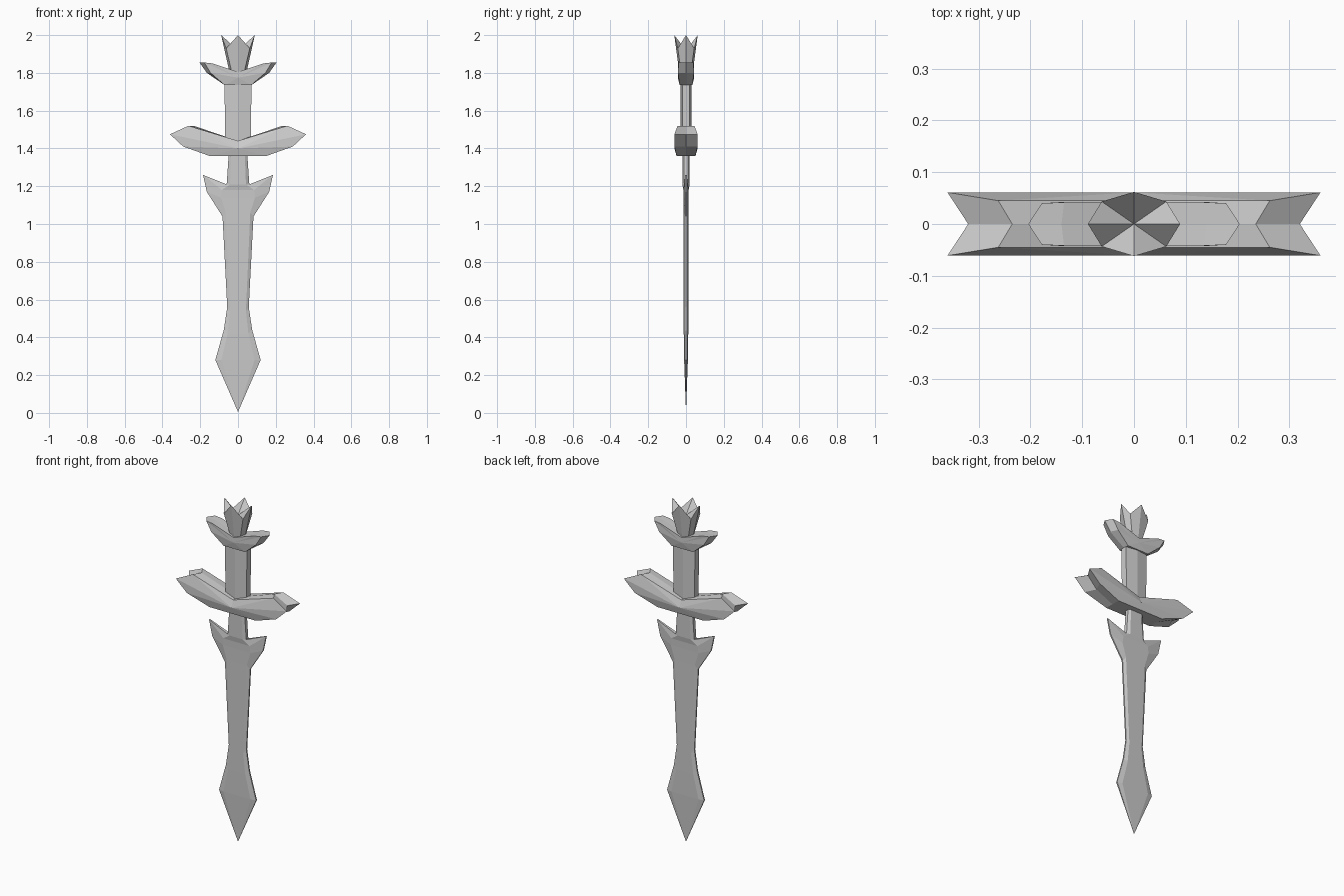
import bpy, bmesh

if "Cube" in bpy.data.objects:
    bpy.data.objects.remove(bpy.data.objects["Cube"])


def loft(name, rings, start=None, end=None):
    """Skin equal-length rings; close each end with a fan to a point or a flat cap."""
    bm = bmesh.new()
    rows = [[bm.verts.new(p) for p in r] for r in rings]
    n = len(rows[0])
    for a, b in zip(rows, rows[1:]):
        for i in range(n):
            j = (i + 1) % n
            bm.faces.new((a[i], a[j], b[j], b[i]))
    for row, apex in ((rows[0], start), (rows[-1], end)):
        if apex is None:
            bm.faces.new(row)
        else:
            c = bm.verts.new(apex)
            for i in range(n):
                bm.faces.new((row[i], row[(i + 1) % n], c))
    bmesh.ops.recalc_face_normals(bm, faces=bm.faces)
    mesh = bpy.data.meshes.new(name)
    bm.to_mesh(mesh)
    bm.free()
    obj = bpy.data.objects.new(name, mesh)
    bpy.context.collection.objects.link(obj)
    return obj


def crosspiece(name, half, centre_z, depth):
    """half: (x, z, y, x on the centre plane), from top centre to the lower side."""
    def ring(s):
        right = [(x if s else xm, s * y, z) for x, z, y, xm in half]
        left = [(-x, y, z) for x, y, z in right[:0:-1]]
        return right + left
    loft(name, [ring(-1), ring(0), ring(1)],
         (0, -depth, centre_z), (0, depth, centre_z))


# Blade: edge x, edge z, flat x, flat z, half thickness
stations = [(0.12, 0.28, 0.088, 0.28, 0.010),
            (0.075, 0.44, 0.055, 0.42, 0.012),
            (0.057, 0.56, 0.042, 0.54, 0.012),
            (0.082, 1.04, 0.065, 1.06, 0.012),
            (0.165, 1.17, 0.09, 1.14, 0.013),
            (0.185, 1.26, 0.085, 1.18, 0.014),
            (0.06, 1.21, 0.042, 1.21, 0.019),
            (0.047, 1.40, 0.035, 1.40, 0.020)]
rings = []
for xo, zo, xi, zi, t in stations:
    e = 0.004 if zo < 1.2 or xo > 0.1 else 0.010
    rings.append([(xo, -e, zo), (xo, e, zo), (xi, t, zi), (-xi, t, zi),
                  (-xo, e, zo), (-xo, -e, zo), (-xi, -t, zi), (xi, -t, zi)])
loft("blade", rings, start=(0, 0, 0.005))

# Main crossguard with notched ends
crosspiece("crossguard", [(0, 1.44, 0.045, 0), (0.262, 1.52, 0.045, 0.235),
                          (0.36, 1.475, 0.061, 0.32), (0.29, 1.41, 0.061, 0.26),
                          (0.15, 1.36, 0.050, 0.15)], 1.40, 0.061)

# Grip with a faint central ridge
loft("grip", [[(w, -0.019, z), (w, 0.019, z), (0, 0.028, z),
               (-w, 0.019, z), (-w, -0.019, z), (0, -0.028, z)]
              for w, z in ((0.067, 1.40), (0.072, 1.77))])

# Small upper guard with pointed ends
crosspiece("upper_guard", [(0, 1.805, 0.042, 0), (0.135, 1.85, 0.042, 0.14),
                           (0.178, 1.855, 0.040, 0.204), (0.145, 1.80, 0.042, 0.165),
                           (0.07, 1.735, 0.034, 0.07)], 1.775, 0.043)

# Crown pommel: four tips, four valleys and a sunken middle
def octagon(x, y, tip, valley):
    d = 0.7
    return [(x, 0, tip), (x * d, y * d, valley), (0, y, tip), (-x * d, y * d, valley),
            (-x, 0, tip), (-x * d, -y * d, valley), (0, -y, tip), (x * d, -y * d, valley)]

loft("crown_pommel", [octagon(0.042, 0.034, 1.79, 1.79),
                      octagon(0.089, 0.062, 2.0, 1.93)], end=(0, 0, 1.92))
